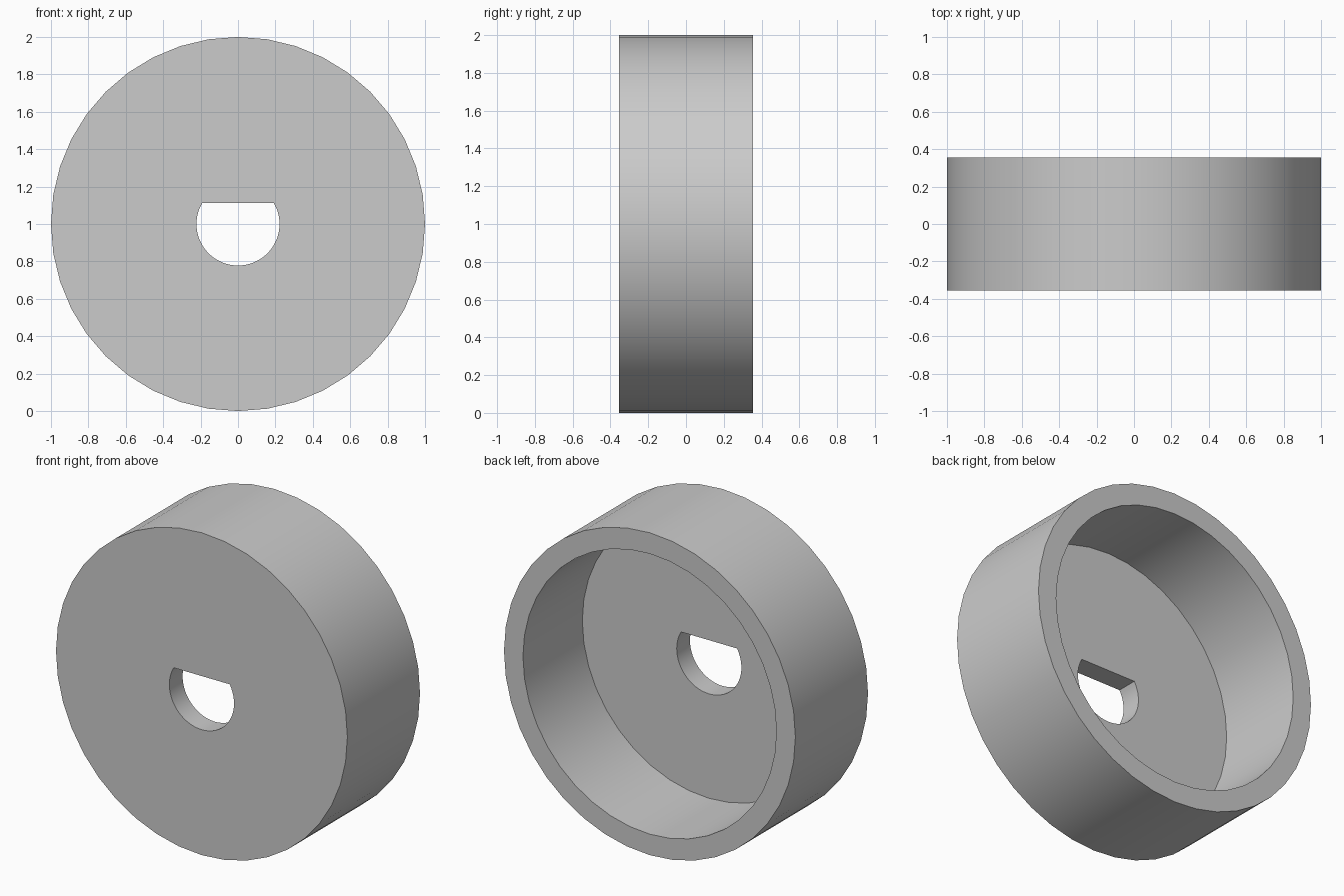
import bpy, bmesh
from math import sin, cos, pi, asin

R_OUT, R_IN, R_HOLE = 1.0, 0.87, 0.222
HALF_DEPTH, FLOOR, FLAT = 0.356, 0.13, 0.111
CENTRE_Z = 1.0

cube = bpy.data.objects.get("Cube")
if cube:
    bpy.data.objects.remove(cube, do_unlink=True)

grey = bpy.data.materials.new("plain grey")
grey.use_nodes = True
colour = (0.6, 0.6, 0.6, 1)
grey.diffuse_color = colour
grey.node_tree.nodes["Principled BSDF"].inputs["Base Color"].default_value = colour


def arc(radius, start, end, steps):
    """Points (x, z) along an arc around the axle, end excluded."""
    return [(radius * cos(a), CENTRE_Z + radius * sin(a))
            for a in (start + (end - start) * i / steps for i in range(steps))]


def prism(name, outline, y0, y1):
    """Solid made by extruding an outline along y."""
    bm = bmesh.new()
    face = bm.faces.new([bm.verts.new((x, y0, z)) for x, z in outline])
    top = bmesh.ops.extrude_face_region(bm, geom=[face])["geom"]
    moved = [v for v in top if isinstance(v, bmesh.types.BMVert)]
    bmesh.ops.translate(bm, verts=moved, vec=(0, y1 - y0, 0))
    bmesh.ops.recalc_face_normals(bm, faces=bm.faces)
    mesh = bpy.data.meshes.new(name)
    bm.to_mesh(mesh)
    bm.free()
    mesh.materials.append(grey)
    obj = bpy.data.objects.new(name, mesh)
    bpy.context.collection.objects.link(obj)
    return obj


# Round cap body
body = prism("round_cap", arc(R_OUT, 0, 2 * pi, 40), -HALF_DEPTH, HALF_DEPTH)

# Cutters: the open recess at the back and the D-shaped shaft hole
recess = prism("recess_cutter", arc(R_IN, 0, 2 * pi, 40),
               -HALF_DEPTH + FLOOR, HALF_DEPTH + 0.1)
corner = asin(FLAT / R_HOLE)
d_shape = arc(R_HOLE, pi - corner, 2 * pi + corner, 40)
d_shape.append((R_HOLE * cos(corner), CENTRE_Z + FLAT))
hole = prism("shaft_hole_cutter", d_shape, -HALF_DEPTH - 0.1, HALF_DEPTH)

bpy.ops.object.select_all(action="DESELECT")
body.select_set(True)
bpy.context.view_layer.objects.active = body
for cutter in (recess, hole):
    cutter.hide_render = True
    mod = body.modifiers.new(cutter.name, "BOOLEAN")
    mod.operation, mod.solver, mod.object = "DIFFERENCE", "EXACT", cutter
    bpy.ops.object.modifier_apply(modifier=mod.name)
    bpy.data.objects.remove(cutter, do_unlink=True)

bpy.ops.object.shade_smooth_by_angle()
